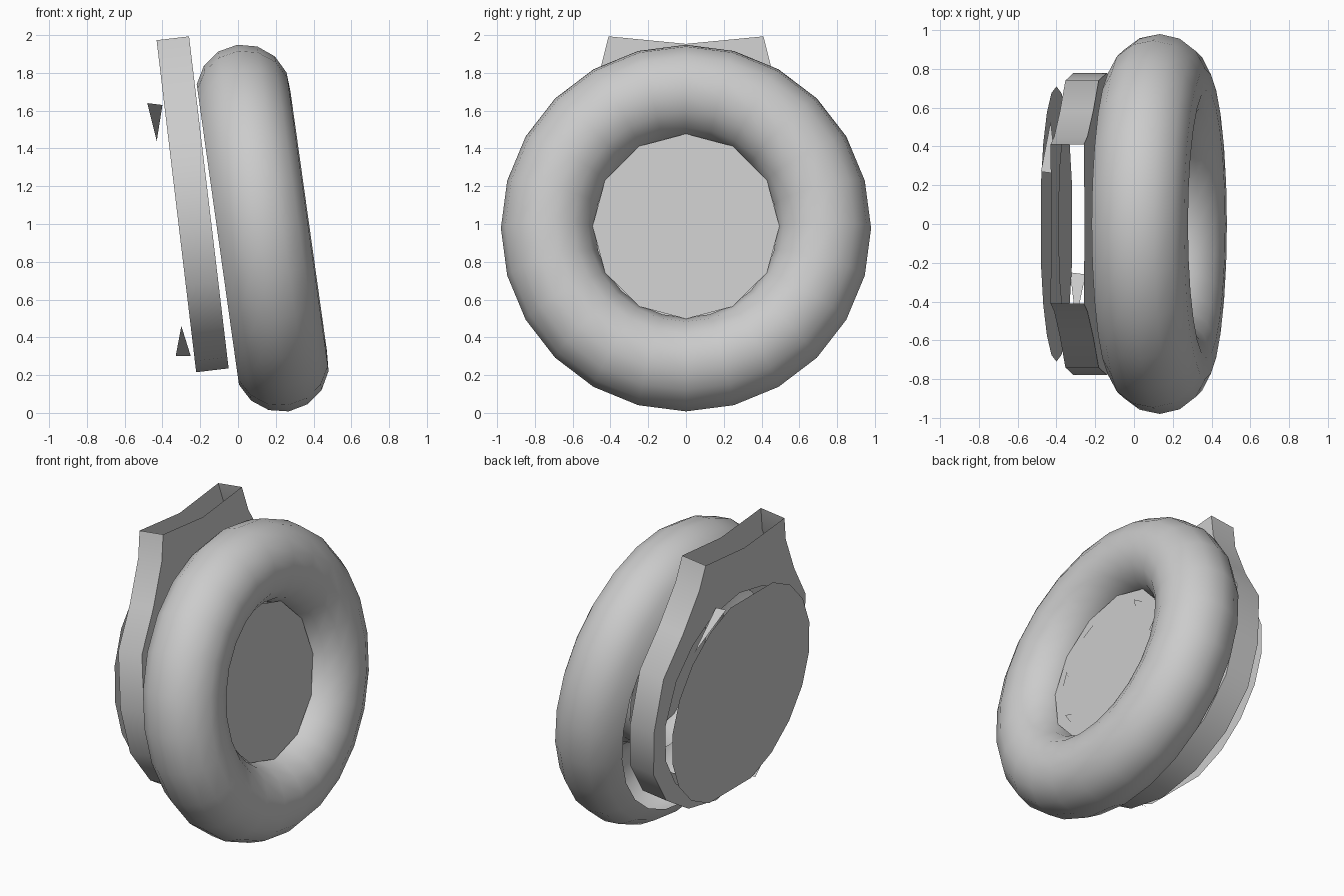
import bpy, bmesh
from math import radians, sin, cos, pi
from mathutils import Matrix, Vector

if "Cube" in bpy.data.objects:
    bpy.data.objects.remove(bpy.data.objects["Cube"])


def frame(x, z, tilt):
    """Local x = wheel axis, local z = tilted up."""
    return Matrix.Translation((x, 0, z)) @ Matrix.Rotation(-radians(tilt), 4, 'Y')


def make(name, verts, faces, mat, smooth=None):
    me = bpy.data.meshes.new(name)
    me.from_pydata([mat @ Vector(v) for v in verts], [], faces)
    bm = bmesh.new()
    bm.from_mesh(me)
    bmesh.ops.recalc_face_normals(bm, faces=bm.faces)
    bm.to_mesh(me)
    bm.free()
    ob = bpy.data.objects.new(name, me)
    bpy.context.collection.objects.link(ob)
    if smooth:
        bpy.ops.object.select_all(action='DESELECT')
        ob.select_set(True)
        bpy.context.view_layer.objects.active = ob
        bpy.ops.object.shade_smooth_by_angle(angle=radians(smooth))
    return ob


def circle(r, sides, x=0.0):
    return [(x, r * cos(2 * pi * k / sides), r * sin(2 * pi * k / sides))
            for k in range(sides)]


# Tyre: tilted round tube, open inside behind the hub plate
wheel = frame(0.13, 0.978, 8)
major, minor = 24, 14
arc = [radians(-107 + 270 * k / 11) for k in range(12)]
verts = []
for k in range(major):
    a = 2 * pi * k / major
    for t in arc:
        r = 0.73 + 0.25 * sin(t)
        verts.append((0.25 * cos(t), r * cos(a), r * sin(a)))
p = len(arc)
faces = [(k * p + i, k * p + i + 1, (k + 1) % major * p + i + 1, (k + 1) % major * p + i)
         for k in range(major) for i in range(p - 1)]
make("tyre", verts, faces, wheel, 60)

# Hub plate closing the tyre's hole, with small raised tabs
make("hub_plate", circle(0.495, 12, 0.07), [tuple(range(12))], wheel)
verts, faces = [], []
for deg in (58, 125, 170, 10, -15, -49, -142):
    a = radians(deg)
    b = len(verts)
    for r, da in ((0.42, -0.12), (0.38, 0.0), (0.42, 0.12)):
        verts.append((0.075, r * cos(a + da), r * sin(a + da)))
    faces.append((b, b + 1, b + 2))
make("hub_tabs", verts, faces, wheel)

# Mounting bracket: channel around the rear, open at the top
half = [(0.41, 1.01), (0.45, 0.85), (0.58, 0.60), (0.74, 0.36), (0.78, 0.0),
        (0.73, -0.3), (0.56, -0.54), (0.3, -0.70)]
outline = half + [(0, -0.76)] + [(-y, v) for y, v in reversed(half)]
outline.insert(0, (0, 0.97))
n = len(outline)
verts = []
for x, r in ((-0.085, 0.66), (0.088, 0.60)):
    verts += [(x, y, v) for y, v in outline]
    verts += [(x, *(Vector(q).normalized() * r)) for q in outline]
faces = []
for i in range(n):
    j = (i + 1) % n
    for s in (0, 2 * n):
        faces.append((s + i, s + j, s + n + j, s + n + i))
    if min(outline[i][1], outline[j][1]) < 0.95:
        faces.append((i, j, 2 * n + j, 2 * n + i))
make("mounting_bracket", verts, faces, frame(-0.227, 0.98, 6.8), 40)

# Back plate: thin disc with flattened top and bottom
make("back_plate", [(x, y, max(-0.67, min(0.67, z))) for x, y, z in circle(0.71, 20)],
     [tuple(range(20))], frame(-0.40, 0.97, 6.8))

# Rim flaps at the plate edge
make("rim_flaps",
     [(-0.48, 0.27, 1.64), (-0.40, 0.26, 1.63), (-0.43, 0.53, 1.44),
      (-0.33, -0.25, 0.30), (-0.25, -0.26, 0.30), (-0.30, -0.50, 0.46)],
     [(0, 1, 2), (3, 4, 5)], Matrix.Identity(4))
